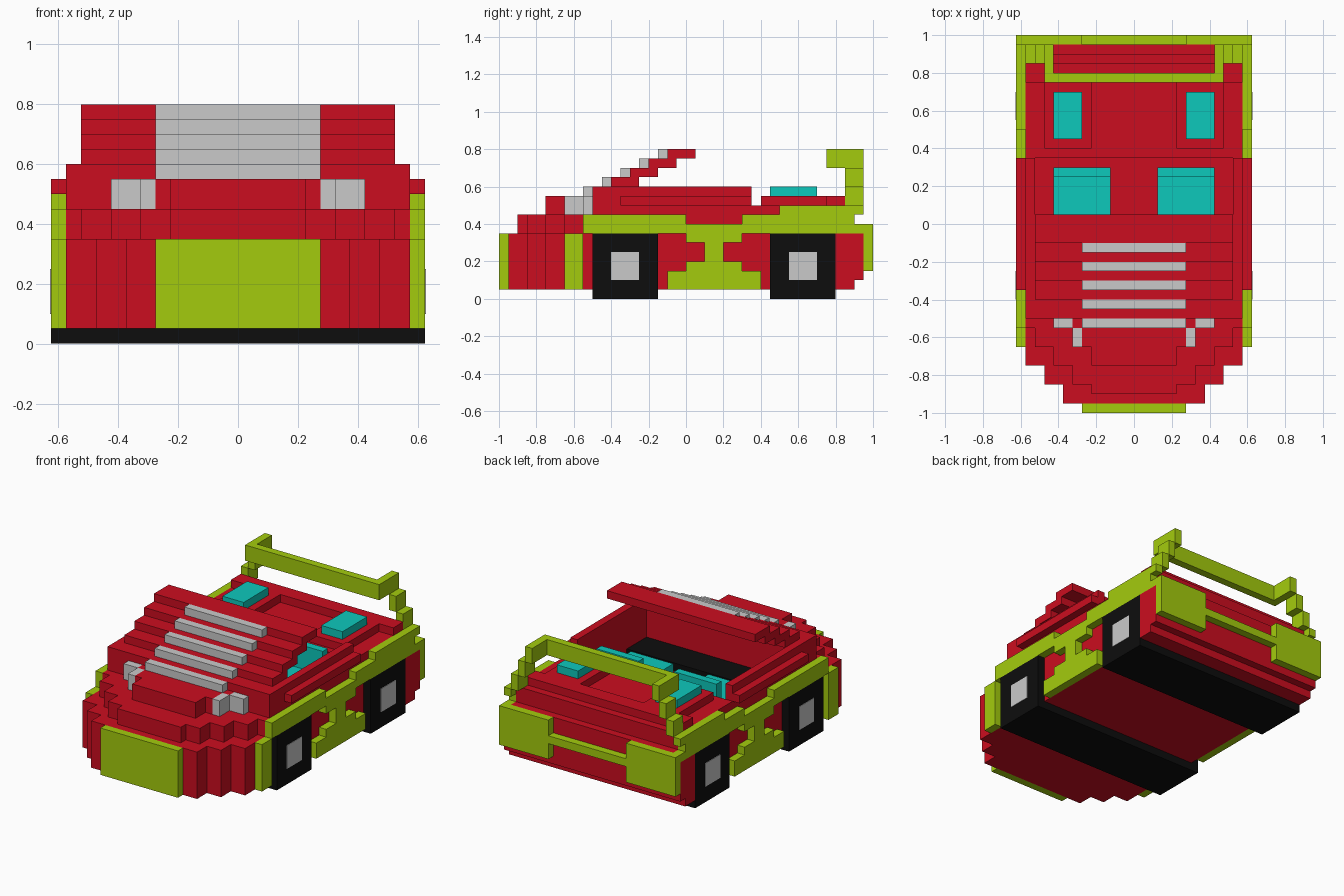
import bpy, bmesh


def material(name, rgb):
    m = bpy.data.materials.new(name)
    m.diffuse_color = (*rgb, 1)
    return m


RED = material("red", (0.60, 0.004, 0.014))
LIME = material("lime", (0.37, 0.60, 0.004))
CYAN = material("cyan", (0.004, 0.58, 0.50))
GREY = material("light grey", (0.59, 0.59, 0.59))
BLACK = material("black", (0.004, 0.004, 0.004))


def blocks(name, mat, boxes, mirror=False):
    """One object from boxes (x0, x1, y0, y1, z0, z1), optionally mirrored in x."""
    bm = bmesh.new()
    if mirror:
        boxes = boxes + [(-b[1], -b[0], *b[2:]) for b in boxes]
    for x0, x1, y0, y1, z0, z1 in boxes:
        vs = bmesh.ops.create_cube(bm, size=1)["verts"]
        for v in vs:
            v.co = (x1 if v.co.x > 0 else x0,
                    y1 if v.co.y > 0 else y0,
                    z1 if v.co.z > 0 else z0)
    me = bpy.data.meshes.new(name)
    bm.to_mesh(me)
    bm.free()
    me.materials.append(mat)
    ob = bpy.data.objects.new(name, me)
    bpy.context.collection.objects.link(ob)
    return ob


def layer(steps, y_end, z0, z1):
    """Stepped plan: each (y_start, half_width) fills up to the next step."""
    ends = [s[0] for s in steps[1:]] + [y_end]
    return [(-w, w, y, e, z0, z1) for (y, w), e in zip(steps, ends)]


# Lower body with rounded, stepped nose
blocks("lower_body", RED,
       layer([(-0.95, 0.375), (-0.85, 0.475), (-0.75, 0.575)], -0.5, 0.05, 0.35)
       + [(-0.575, 0.575, -0.5, 0.9, 0.05, 0.3),
          (-0.575, 0.575, 0.9, 0.95, 0.1, 0.4)])

# Bonnet in two stepped layers, closing the cockpit at the firewall
blocks("bonnet", RED,
       layer([(-0.9, 0.225), (-0.85, 0.325), (-0.75, 0.425),
              (-0.65, 0.525), (-0.55, 0.575)], -0.35, 0.35, 0.45)
       + layer([(-0.75, 0.225), (-0.65, 0.275), (-0.55, 0.325),
                (-0.5, 0.575)], -0.35, 0.45, 0.55)
       + [(-0.575, 0.575, -0.5, -0.35, 0.55, 0.6)])

# Cockpit side walls and protruding belt
blocks("cockpit_walls", RED, [(0.525, 0.575, -0.35, 0.35, 0.3, 0.6),
                              (0.575, 0.625, -0.35, 0.35, 0.5, 0.55)], True)

# Rear deck with raised side pads and a sunken middle
blocks("rear_deck", RED, [(-0.575, 0.575, 0.35, 0.9, 0.3, 0.5),
                          (-0.575, 0.575, 0.75, 0.85, 0.5, 0.55)])
blocks("deck_pads", RED, [(0.225, 0.475, 0.4, 0.75, 0.5, 0.55)], True)
blocks("deck_lights", CYAN, [(0.275, 0.425, 0.45, 0.7, 0.55, 0.6)], True)

# Seats
blocks("seats", CYAN, [(0.125, 0.425, -0.05, 0.25, 0.3, 0.4),
                       (0.125, 0.425, 0.25, 0.3, 0.3, 0.55)], True)

# Stepped open roof with grey strips
roof, strips = [], [(-0.275, 0.275, -0.55, -0.5, 0.55, 0.6)]
for i in range(4):
    y, z = -0.4 + 0.1 * i, 0.6 + 0.05 * i
    roof.append((-0.525, 0.525, y, y + 0.15, z, z + 0.05))
    strips.append((-0.275, 0.275, y - 0.05, y, z, z + 0.05))
blocks("roof_steps", RED, roof)
blocks("roof_strips", GREY, strips)

# Headlights
blocks("headlights", GREY, [(0.275, 0.325, -0.65, -0.55, 0.45, 0.55),
                            (0.325, 0.425, -0.55, -0.5, 0.45, 0.55)], True)

# Wheels as full-width bars, with hub plates
for name, y in (("front", -0.5), ("rear", 0.45)):
    blocks(name + "_wheels", BLACK, [(-0.625, 0.625, y, y + 0.35, 0, 0.35)])
    blocks(name + "_hubs", GREY, [(0.62, 0.628, y + 0.1, y + 0.25, 0.1, 0.25)], True)

# Lime side trim: rows of (y0, y1, z0, z1)
trim = [(-0.65, -0.55, 0.05, 0.35), (-0.55, 0.95, 0.35, 0.4),
        (-0.55, 0.0, 0.4, 0.45), (0.3, 0.9, 0.4, 0.45), (0.5, 0.95, 0.45, 0.5),
        (0.0, 0.3, 0.3, 0.35), (0.1, 0.2, 0.2, 0.3),
        (0.0, 0.3, 0.15, 0.2), (-0.1, 0.4, 0.05, 0.15)]
blocks("side_trim", LIME, [(0.575, 0.625, *t) for t in trim], True)
# Red side panels behind the trim
blocks("side_panels", RED, [(0.525, 0.575, -0.5, 0.9, 0.3, 0.5),
                            (0.575, 0.625, 0.8, 0.9, 0.05, 0.1),
                            (0.575, 0.625, 0.8, 0.95, 0.1, 0.35)], True)

# Bumpers
blocks("front_bumper", LIME, [(-0.275, 0.275, -1, -0.95, 0.05, 0.35)])
blocks("rear_bumper", LIME, [(0.275, 0.625, 0.95, 1, 0.15, 0.4)], True)
blocks("rear_bumper_bar", LIME, [(-0.275, 0.275, 0.95, 1, 0.25, 0.3)])

# Rear wing with stepped posts
blocks("wing_posts", LIME, [(0.525, 0.575, 0.85, 0.95, 0.5, 0.6),
                            (0.475, 0.525, 0.85, 0.95, 0.6, 0.7),
                            (0.425, 0.475, 0.75, 0.95, 0.7, 0.8)], True)
blocks("wing_bar", LIME, [(-0.425, 0.425, 0.75, 0.8, 0.7, 0.8)])
